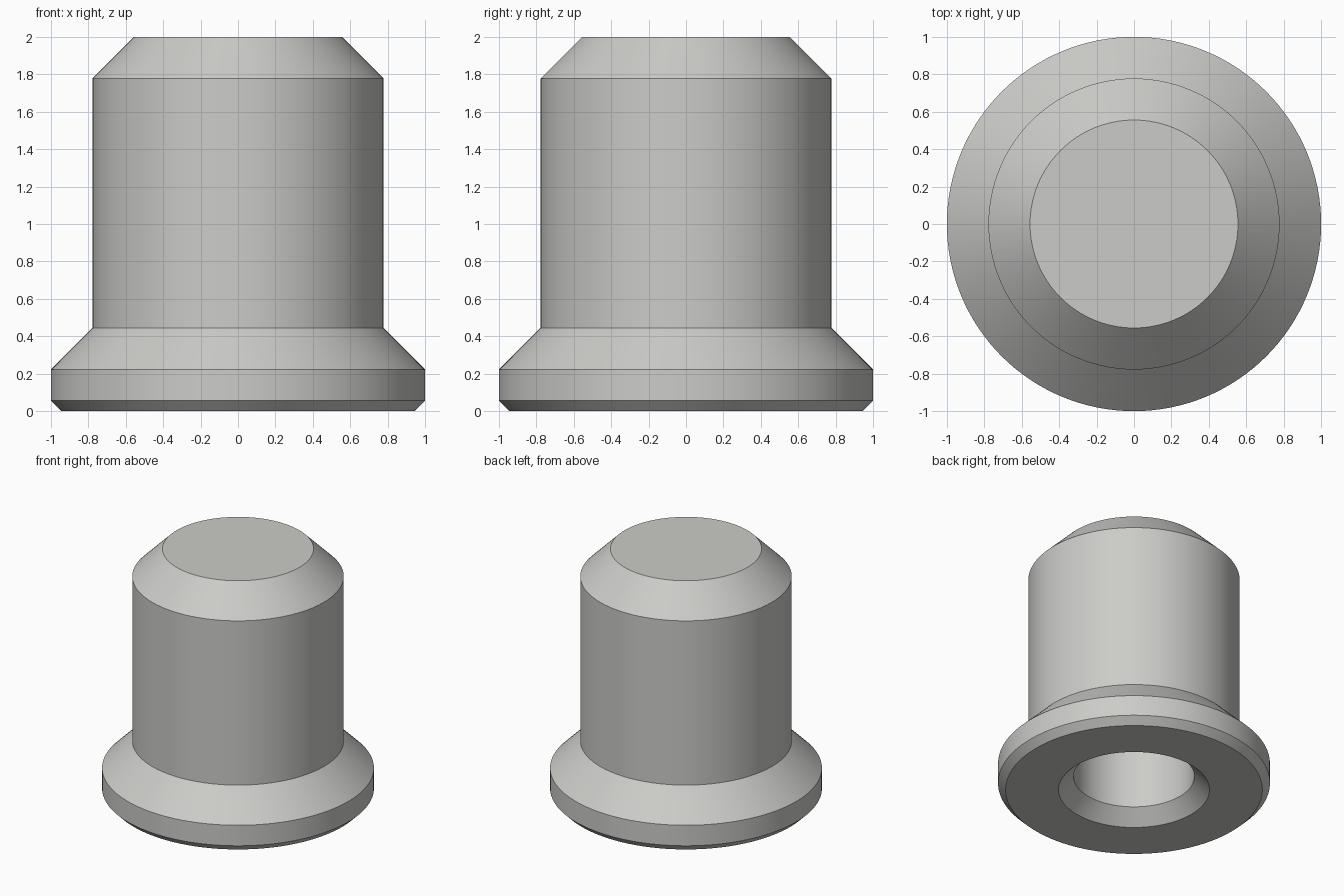
import bpy, bmesh, math
from mathutils import Matrix

if "Cube" in bpy.data.objects:
    bpy.data.objects.remove(bpy.data.objects["Cube"])

SEGMENTS = 128
U = 2 / 9  # base proportion of the turned part

# Half-section (radius, height): outer skin from the top down, then the blind bore
profile = [
    (0, 9 * U), (2.5 * U, 9 * U), (3.5 * U, 8 * U),         # flat top, chamfer
    (3.5 * U, 2 * U), (4.5 * U, U),                         # barrel, flared collar
    (4.5 * U, 0.25 * U), (4.25 * U, 0),                     # rim, lower chamfer
    (2.5 * U, 0), (2 * U, 0.5 * U),                         # underside, countersink
    (2 * U, 6.75 * U), (0, 6.75 * U),                       # bore wall, bore end
]

# Revolve the section around the vertical axis
bm = bmesh.new()
verts = [bm.verts.new((r, 0, z)) for r, z in profile]
edges = [bm.edges.new(pair) for pair in zip(verts, verts[1:])]
bmesh.ops.spin(bm, geom=verts + edges, cent=(0, 0, 0), axis=(0, 0, 1),
               angle=math.tau, steps=SEGMENTS, use_merge=True)
bmesh.ops.remove_doubles(bm, verts=bm.verts, dist=1e-4)
bmesh.ops.recalc_face_normals(bm, faces=bm.faces)

mesh = bpy.data.meshes.new("flanged_plug")
bm.to_mesh(mesh)
bm.free()
plug = bpy.data.objects.new("flanged_plug", mesh)
bpy.context.collection.objects.link(plug)

# Bare metal grey
grey = bpy.data.materials.new("metal_grey")
grey.diffuse_color = (0.60, 0.60, 0.58, 1)
grey.use_nodes = True
grey.node_tree.nodes["Principled BSDF"].inputs["Base Color"].default_value = grey.diffuse_color
mesh.materials.append(grey)

# Smooth round walls, crisp chamfer edges
bpy.context.view_layer.objects.active = plug
plug.select_set(True)
bpy.ops.object.shade_smooth_by_angle(angle=math.radians(30))
